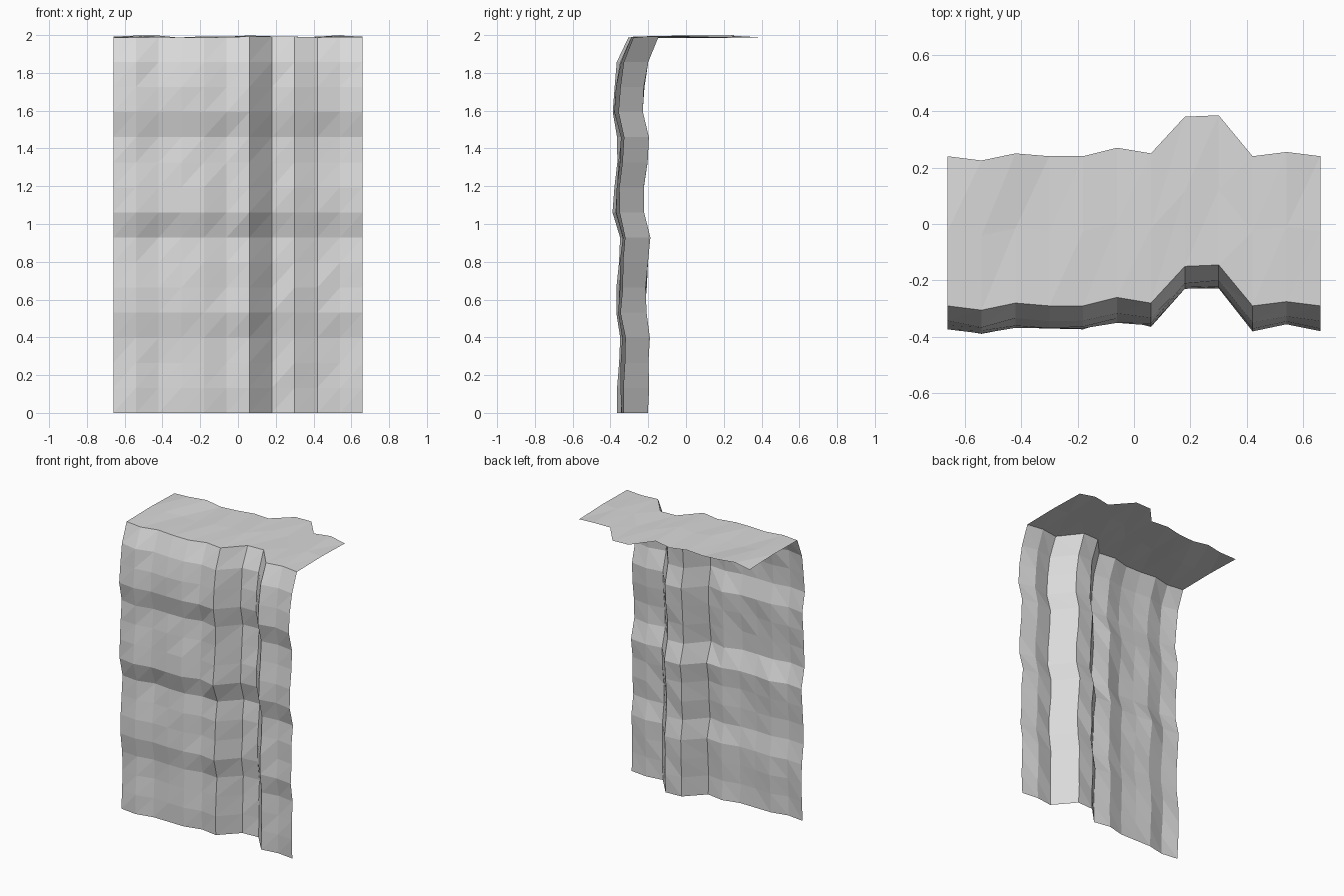
import bpy, bmesh, random

cube = bpy.data.objects.get("Cube")
if cube:
    bpy.data.objects.remove(cube, do_unlink=True)

random.seed(4)

# Flat grey rock colour
rock = bpy.data.materials.new("rock_grey")
rock.use_nodes = True
colour = (0.7, 0.7, 0.7, 1)
rock.diffuse_color = colour
rock.node_tree.nodes["Principled BSDF"].inputs["Base Color"].default_value = colour

HALF_WIDTH, RIM, DEPTH = 0.66, 1.99, 0.53
# Plan outline of the rim, from right to left, including the recessed channel
outline = [-0.29, -0.305, -0.28, -0.29, -0.29, -0.26,
           -0.28, -0.15, -0.145, -0.29, -0.275, -0.29]
# Stepped ledges of the wall, from the ground up to the rim
ledges = [-0.055, -0.055, -0.05, -0.045, -0.067, -0.063, -0.055, -0.04,
          -0.08, -0.073, -0.063, -0.055, -0.085, -0.075, -0.057, 0]


def jitter(amount):
    return random.uniform(-amount, amount)


def make_sheet(name, rows):
    """Join rows of points into a flat shaded, triangulated sheet."""
    bm = bmesh.new()
    grid = [[bm.verts.new(p) for p in row] for row in rows]
    for low, high in zip(grid, grid[1:]):
        for i in range(len(low) - 1):
            bm.faces.new((low[i], low[i + 1], high[i + 1]))
            bm.faces.new((low[i], high[i + 1], high[i]))
    mesh = bpy.data.meshes.new(name)
    bm.to_mesh(mesh)
    bm.free()
    mesh.materials.append(rock)
    obj = bpy.data.objects.new(name, mesh)
    bpy.context.collection.objects.link(obj)
    return obj


columns = len(outline) - 1
xs = [-HALF_WIDTH + 2 * HALF_WIDTH * i / columns for i in range(columns + 1)]
rim_heights = [RIM + jitter(0.003) for x in xs]

# Cliff wall: the outline swept up along the ledges, slightly roughened
wall = []
last = len(ledges) - 1
for j, ledge in enumerate(ledges):
    if j == last:
        wall.append(list(zip(xs, outline, rim_heights)))
    else:
        wall.append([(x, y + ledge + jitter(0.006), RIM * j / last)
                     for x, y in zip(xs, outline)])
make_sheet("cliff_wall", wall)

# Cliff top: the rim outline repeated backwards, almost level
top = [wall[-1]]
for step in (0.5, 1):
    top.append([(x, y + DEPTH * step, RIM + 0.002 + jitter(0.008))
                for x, y in zip(xs, outline)])
make_sheet("cliff_top", top)
